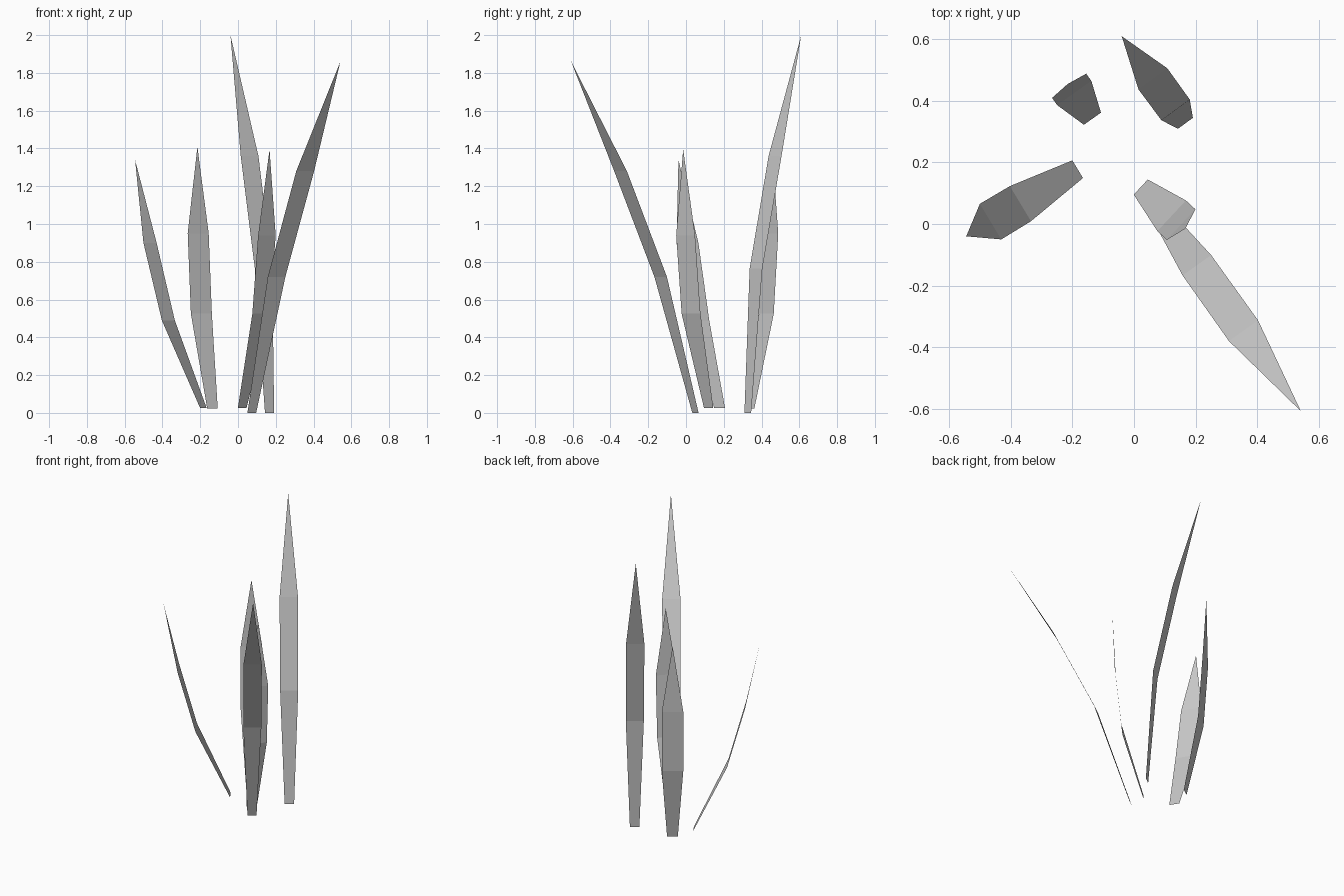
import bpy
from mathutils import Vector

if "Cube" in bpy.data.objects:
    bpy.data.objects.remove(bpy.data.objects["Cube"])


def blade(name, base, tip, rows, tip_z):
    """Flat tapering blade leaning from base to tip.
    rows: (distance along lean, height, width) from the base up."""
    base, tip = Vector(base), Vector(tip)
    lean = (tip - base).normalized()
    side = Vector((-lean.y, lean.x))
    verts = []
    for dist, z, width in rows:
        centre = base + lean * dist
        for s in (-0.5, 0.5):
            p = centre + side * (s * width)
            verts.append((p.x, p.y, z))
    verts.append((tip.x, tip.y, tip_z))
    faces = [(2 * i, 2 * i + 1, 2 * i + 3, 2 * i + 2) for i in range(len(rows) - 1)]
    n = len(verts)
    faces.append((n - 3, n - 2, n - 1))
    mesh = bpy.data.meshes.new(name)
    mesh.from_pydata(verts, [], faces)
    obj = bpy.data.objects.new(name, mesh)
    bpy.context.collection.objects.link(obj)


# Two tall narrow blades
blade("tall_back_blade", (0.167, 0.327), (-0.04, 0.61),
      [(0, 0, 0.06), (0.054, 0.765, 0.114), (0.179, 1.36, 0.116)], 2.0)
blade("tall_front_blade", (0.073, 0.05), (0.542, -0.608),
      [(0, 0, 0.057), (0.226, 0.72, 0.114), (0.487, 1.28, 0.116)], 1.86)

# Three shorter, wider blades
blade("short_centre_blade", (0.022, 0.12), (0.167, -0.015),
      [(0, 0.025, 0.067), (0.137, 0.525, 0.136), (0.179, 0.94, 0.136)], 1.395)
blade("short_left_blade", (-0.183, 0.178), (-0.545, -0.04),
      [(0, 0.025, 0.067), (0.217, 0.49, 0.133), (0.33, 0.9, 0.135)], 1.34)
blade("short_back_blade", (-0.135, 0.342), (-0.215, 0.455),
      [(0, 0.022, 0.068), (0.102, 0.525, 0.136), (0.131, 0.95, 0.136)], 1.41)
